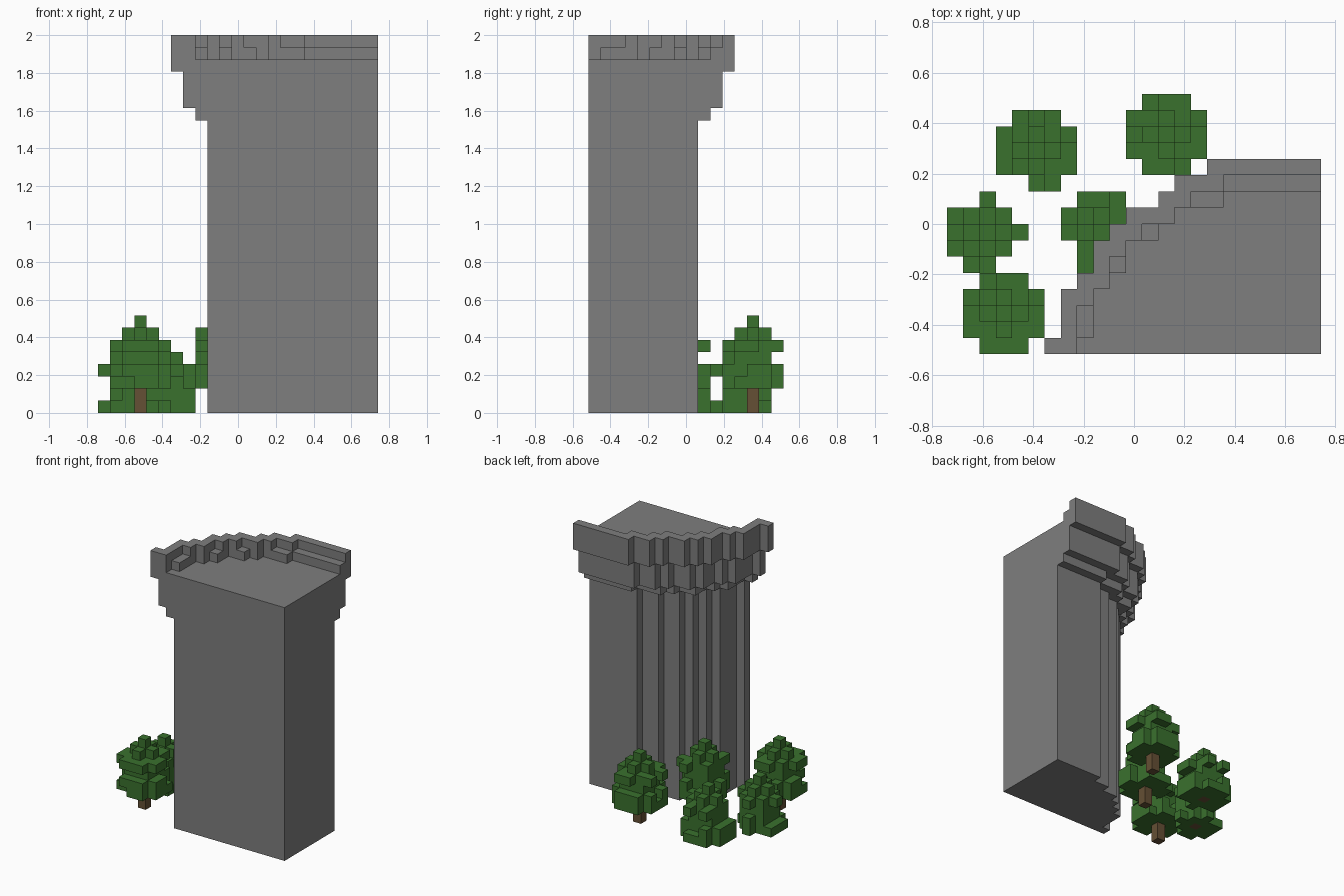
import bpy
import bmesh
import random

random.seed(4)
U = 2 / 31                      # edge length of one block
X0, Y0 = -11.5 * U, -8 * U      # corner of the block grid
RIGHT = 23                      # block column of the tower's flat side

cube = bpy.data.objects.get("Cube")
if cube:
    bpy.data.objects.remove(cube, do_unlink=True)


def material(name, color):
    m = bpy.data.materials.new(name)
    m.use_nodes = True
    m.diffuse_color = (*color, 1)
    bsdf = m.node_tree.nodes["Principled BSDF"]
    bsdf.inputs["Base Color"].default_value = (*color, 1)
    bsdf.inputs["Roughness"].default_value = 1
    return m


STONE = material("grey_stone", (0.21, 0.21, 0.21))
LEAF = material("leaf_green", (0.042, 0.165, 0.027))
BARK = material("bark_brown", (0.13, 0.08, 0.035))


def finish(bm, name, mat):
    bmesh.ops.recalc_face_normals(bm, faces=bm.faces)
    mesh = bpy.data.meshes.new(name)
    bm.to_mesh(mesh)
    bm.free()
    mesh.materials.append(mat)
    obj = bpy.data.objects.new(name, mesh)
    bpy.context.collection.objects.link(obj)
    return obj


def point(i, j, k):
    return (X0 + i * U, Y0 + j * U, k * U)


def contour(rows):
    """Stepped edge from the front to the back, one start column per row."""
    pts = []
    for j, i in enumerate(rows):
        if pts and pts[-1][0] == i:
            pts.pop()
        else:
            pts.append((i, j))
        pts.append((i, j + 1))
    return pts + [(RIGHT, len(rows))]


def prism(name, outline, low, high, mat):
    bm = bmesh.new()
    base = bm.faces.new([bm.verts.new(point(i, j, low)) for i, j in outline])
    top = bmesh.ops.extrude_face_region(bm, geom=[base])["geom"]
    verts = [v for v in top if isinstance(v, bmesh.types.BMVert)]
    bmesh.ops.translate(bm, verts=verts, vec=(0, 0, (high - low) * U))
    return finish(bm, name, mat)


def box(name, i0, i1, j0, j1, low, high, mat):
    return prism(name, [(i0, j0), (i1, j0), (i1, j1), (i0, j1)], low, high, mat)


def blocks(name, cells, mat):
    """Mesh made of the outer faces of a set of unit blocks."""
    bm = bmesh.new()
    for cell in cells:
        for axis in range(3):
            for side in (0, 1):
                near = list(cell)
                near[axis] += 2 * side - 1
                if tuple(near) in cells:
                    continue
                quad = []
                for a, b in ((0, 0), (1, 0), (1, 1), (0, 1)):
                    c = list(cell)
                    c[axis] += side
                    c[(axis + 1) % 3] += a
                    c[(axis + 2) % 3] += b
                    quad.append(bm.verts.new(point(*c)))
                if side == 0:
                    quad.reverse()
                bm.faces.new(quad)
    mesh = bpy.data.meshes.new(name)
    bm.to_mesh(mesh)
    bm.free()
    mesh.materials.append(mat)
    bpy.context.collection.objects.link(bpy.data.objects.new(name, mesh))


# Tower: start column of every row, for each tier
shaft = [9, 10, 10, 10, 11, 12, 13, 15, 17]
collar = [8, 9, 9, 9, 10, 11, 11, 13, 14, 17]
cornice = [7, 8, 8, 8, 9, 10, 10, 11, 13, 14, 16]
rim = [6, 7, 7, 7, 8, 9, 9, 10, 11, 13, 14, 16]
inner = [8, 8, 8, 9, 10, 10, 11, 12, 14, 15, 17]

for name, rows, low, high in (("tower_shaft", shaft, 0, 24),
                              ("tower_collar", collar, 24, 25),
                              ("tower_cornice", cornice, 25, 28),
                              ("tower_deck", rim, 28, 29)):
    prism(name, contour(rows) + [(RIGHT, 0)], low, high, STONE)

# Parapet around the deck and the low step inside it
prism("parapet", contour(rim) + contour(inner)[::-1], 29, 31, STONE)
for j, (start, end) in enumerate(zip(inner, collar + [RIGHT])):
    if start < end:
        box("parapet_step", start, end, j, j + 1, 29, 30, STONE)

# Trees: tiers as (radius, chance of keeping an edge block)
TIERS = [(2, 0.9), (2, 0.65), (1, 0.9), (2, 0.6), (1, 0.8), (0, 1)]


def tree(name, ci, cj, base, bare=()):
    cells = set()
    for k, (r, keep) in enumerate(TIERS):
        for dx in range(-r, r + 1):
            for dy in range(-r, r + 1):
                corner = abs(dx) == r and abs(dy) == r
                edge = r == 2 and max(abs(dx), abs(dy)) == r
                if corner and (r == 2 or (r == 1 and k == 4)):
                    continue
                if edge and ((dx, dy) in bare or random.random() > keep):
                    continue
                i, j = ci + dx, cj + dy
                in_tower = j < len(shaft) and i >= shaft[j]
                in_trunk = k == 0 and dx == 0 and dy == 0
                if not in_tower and not in_trunk:
                    cells.add((i, j, base + k))
    blocks(name + "_leaves", cells, LEAF)
    box(name + "_trunk", ci, ci + 1, cj, cj + 1, 0, base + 1, BARK)


tree("back_right_tree", 5, 12, 0, [(-1, -2)])
tree("back_tree", 13, 13, 2)
tree("side_tree", 2, 7, 0, [(-1, 2), (1, 2), (2, 1), (2, -1), (1, -2)])
tree("front_tree", 3, 2, 2)
tree("tower_tree", 9, 7, 2, [(-2, -1)])
